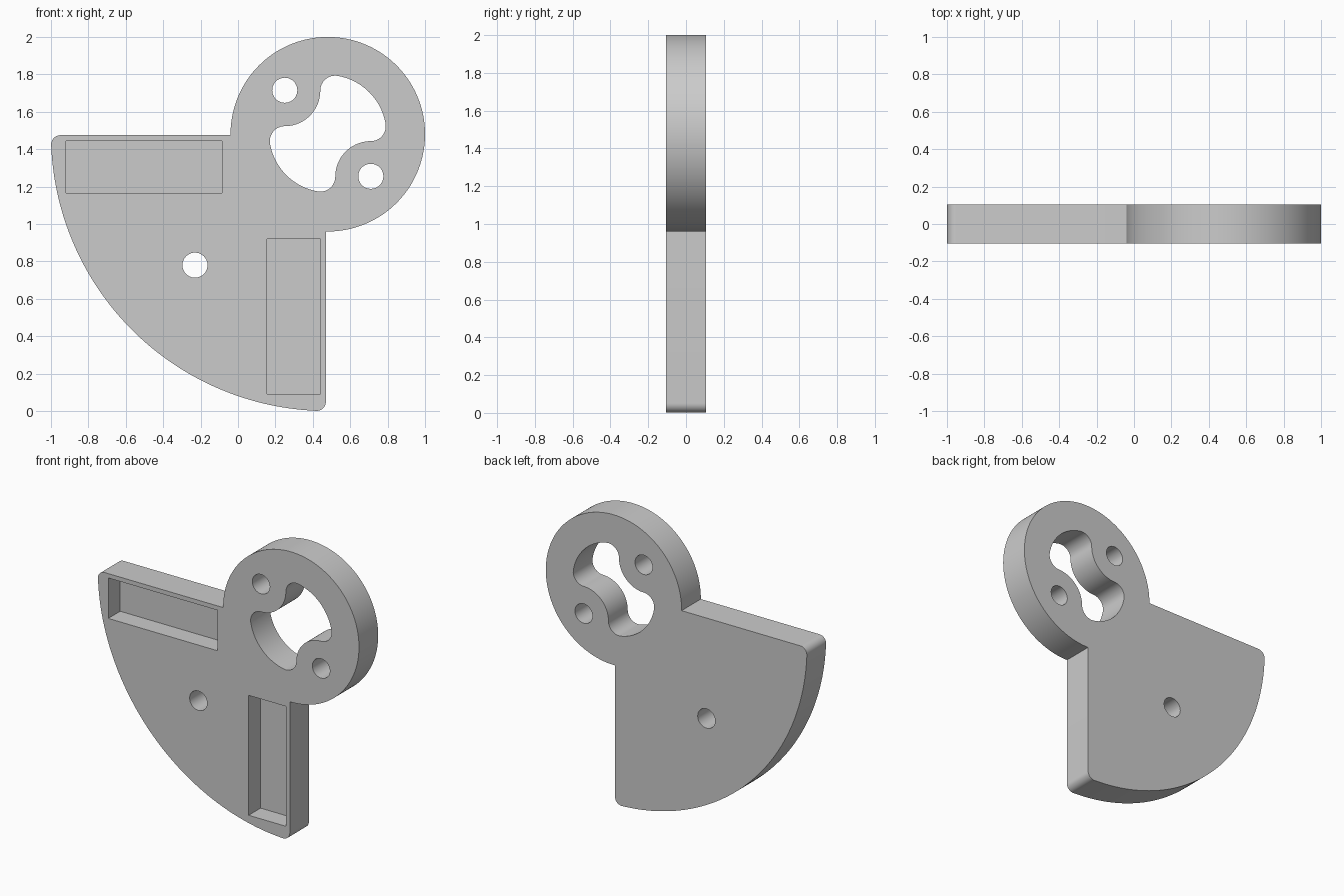
import bpy, bmesh
from math import sin, cos, radians

cube = bpy.data.objects.get("Cube")
if cube:
    bpy.data.objects.remove(cube, do_unlink=True)

HALF = 0.105            # half the plate thickness
CX, CZ = 0.48, 1.48     # shared centre of the ring and the sector
DEPTH = 0.13            # pocket depth

grey = bpy.data.materials.new("plain grey")
grey.use_nodes = True
colour = (0.6, 0.6, 0.6, 1)
grey.diffuse_color = colour
grey.node_tree.nodes["Principled BSDF"].inputs["Base Color"].default_value = colour


def arc(x, z, r, a0, a1, n=16):
    """Points on an arc, angles in degrees."""
    steps = [radians(a0 + (a1 - a0) * i / n) for i in range(n + 1)]
    return [(x + r * cos(a), z + r * sin(a)) for a in steps]


def prism(name, outline, y0, y1):
    """Extrude an x-z outline from y0 to y1."""
    bm = bmesh.new()
    face = bm.faces.new([bm.verts.new((x, y0, z)) for x, z in outline])
    new = bmesh.ops.extrude_face_region(bm, geom=[face])["geom"]
    moved = [v for v in new if isinstance(v, bmesh.types.BMVert)]
    bmesh.ops.translate(bm, verts=moved, vec=(0, y1 - y0, 0))
    bmesh.ops.remove_doubles(bm, verts=bm.verts, dist=1e-5)
    bmesh.ops.recalc_face_normals(bm, faces=bm.faces)
    mesh = bpy.data.meshes.new(name)
    bm.to_mesh(mesh)
    bm.free()
    mesh.materials.append(grey)
    obj = bpy.data.objects.new(name, mesh)
    bpy.context.collection.objects.link(obj)
    return obj


def rectangle(x0, x1, z0, z1):
    return [(x0, z0), (x1, z0), (x1, z1), (x0, z1)]


# Plate: round head joined to a quarter sector with rounded tips
outline = (arc(CX, CZ, 0.52, -91.1, 180.5, 120)
           + arc(-0.949, 1.425, 0.05, 90, 182.2, 10)
           + arc(CX, CZ, 1.48, 182.2, 267.6, 90)[1:-1]
           + arc(0.42, 0.051, 0.05, 267.6, 360, 10))
plate = prism("plate", outline, -HALF, HALF)

# Head opening: one half of the outline, then the same turned by 180 degrees
half = (arc(-0.23, 0.23, 0.19, -90, 0, 24)
        + arc(0.04, 0.23, 0.08, 180, 80.1)[1:]
        + arc(0, 0, 0.3134, 80.1, 9.9, 32)[1:-1]
        + arc(0.23, 0.04, 0.08, 9.9, -90)[:-1])
slot = [(CX + s * x, CZ + 0.003 + s * z) for s in (1, -1) for x, z in half]
cutters = [prism("opening_cutter", slot, -0.2, 0.2)]

# Bolt holes
for x, z in [(0.25, 1.715), (0.71, 1.255), (-0.23, 0.78)]:
    cutters.append(prism("hole_cutter", arc(x, z, 0.067, 0, 360, 48)[:-1], -0.2, 0.2))

# Blind pockets in the front face
for box in [(-0.92, -0.085, 1.165, 1.445), (0.155, 0.44, 0.09, 0.92)]:
    cutters.append(prism("pocket_cutter", rectangle(*box), -0.2, DEPTH - HALF))

# Cut the plate, then discard the cutters
bpy.ops.object.select_all(action='DESELECT')
plate.select_set(True)
bpy.context.view_layer.objects.active = plate
for cutter in cutters:
    cutter.hide_render = True
    mod = plate.modifiers.new("cut", 'BOOLEAN')
    mod.operation = 'DIFFERENCE'
    mod.solver = 'EXACT'
    mod.object = cutter
    bpy.ops.object.modifier_apply(modifier=mod.name)
    bpy.data.objects.remove(cutter, do_unlink=True)

bpy.ops.object.shade_smooth_by_angle(angle=radians(30))
